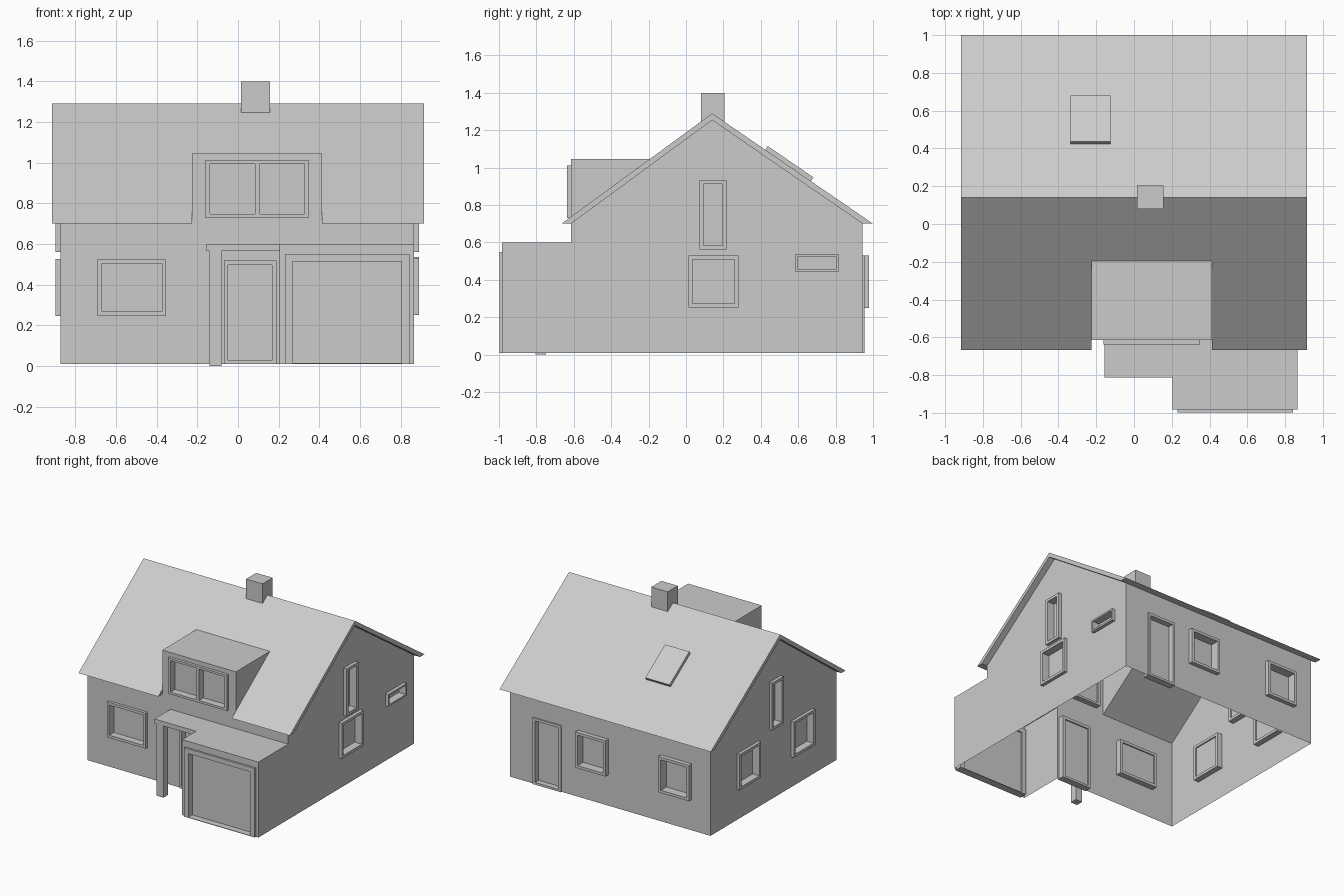
import bpy, bmesh, math
from mathutils import Vector

if "Cube" in bpy.data.objects:
    bpy.data.objects.remove(bpy.data.objects["Cube"])

XL, XR, YF, YB, YG = -0.873, 0.865, -0.615, 0.944, -0.983
Z0, ZE, ZG = 0.01, 0.70, 0.60
RIDGE, ZI, ZT = 0.14, 1.254, 1.29
DX0, DX1, DZ, DY = -0.225, 0.412, 1.045, -0.19


def finish(name, bm, recalc=True):
    bmesh.ops.remove_doubles(bm, verts=bm.verts, dist=1e-5)
    if recalc:
        bmesh.ops.recalc_face_normals(bm, faces=bm.faces)
    me = bpy.data.meshes.new(name)
    bm.to_mesh(me)
    bm.free()
    ob = bpy.data.objects.new(name, me)
    bpy.context.collection.objects.link(ob)
    return ob


def rect(u0, u1, v0, v1):
    return [(u0, v0), (u1, v0), (u1, v1), (u0, v1)]


# Each side maps (along, up, outward) to space
def front(y): return (lambda u, v, w: (u, y - w, v)), Vector((0, -1, 0))
def back(y): return (lambda u, v, w: (u, y + w, v)), Vector((0, 1, 0))
def right(x): return (lambda u, v, w: (x + w, u, v)), Vector((1, 0, 0))
def left(x): return (lambda u, v, w: (x - w, u, v)), Vector((-1, 0, 0))


def panel(name, side, loops, w=0.0, depth=0.0):
    """Flat outline with holes, optionally extruded inward."""
    to3d, out = side
    bm = bmesh.new()
    for lp in loops:
        vs = [bm.verts.new(to3d(u, v, w)) for u, v in lp]
        for i in range(len(vs)):
            bm.edges.new((vs[i - 1], vs[i]))
    bmesh.ops.triangle_fill(bm, edges=bm.edges[:], use_beauty=True, use_dissolve=False)
    for f in bm.faces:
        f.normal_update()
        if f.normal.dot(out) < 0:
            f.normal_flip()
    if depth:
        r = bmesh.ops.extrude_face_region(bm, geom=bm.faces[:], use_keep_orig=True)
        vs = [g for g in r['geom'] if isinstance(g, bmesh.types.BMVert)]
        bmesh.ops.translate(bm, verts=vs, vec=-out * depth)
    return finish(name, bm, bool(depth))


def wall(name, side, outline, openings, proud):
    """Wall skin plus a frame and recessed pane for each opening."""
    holes = []
    for part, outer, panes, *p in openings:
        panes = [rect(*q) for q in panes]
        holes += panes
        out = p[0] if p else proud
        panel(part + "_frame", side, [rect(*outer)] + panes, out, out + 0.045)
        for q in panes:
            panel(part + "_pane", side, [q], -0.035)
    panel(name, side, [outline] + holes)


def box(name, x0, x1, y0, y1, z0, z1):
    return panel(name, front(y0), [rect(x0, x1, z0, z1)], 0, y1 - y0)


def win(name, u0, u1, v0, v1, b=0.021):
    return (name, (u0, u1, v0, v1), [(u0 + b, u1 - b, v0 + b, v1 - b)])


# Front wall running up into the dormer, open behind the garage
wall("front_wall", front(YF),
     [(XL, Z0), (0.205, Z0), (0.205, ZG), (XR, ZG), (XR, ZE), (DX1, ZE),
      (DX1, DZ), (DX0, DZ), (DX0, ZE), (XL, ZE)],
     [win("front_window", -0.69, -0.353, 0.247, 0.525),
      ("front_door", (-0.07, 0.19, Z0, 0.52), [(-0.05, 0.168, 0.027, 0.497)], 0.01),
      ("dormer_window", (-0.162, 0.35, 0.73, 1.01),
       [(-0.138, 0.083, 0.747, 0.993), (0.107, 0.326, 0.747, 0.993)])], 0.022)

# Back wall
wall("back_wall", back(YB), rect(XL, XR, Z0, ZE),
     [win("back_window_a", 0.012, 0.275, 0.25, 0.53),
      win("back_window_b", -0.71, -0.445, 0.25, 0.53),
      ("back_door", (0.415, 0.66, Z0, 0.53), [(0.436, 0.639, 0.027, 0.509)], 0.01)], 0.034)

# Gable walls
gable = [(YB, Z0), (YB, ZE), (RIDGE, ZI), (YF, ZE)]
wall("right_wall", right(XR), gable + [(YF, ZG), (YG, ZG), (YG, Z0)],
     [win("right_upper_window", 0.072, 0.217, 0.562, 0.933),
      win("right_lower_window", 0.013, 0.28, 0.252, 0.53),
      win("right_small_window", 0.586, 0.816, 0.441, 0.537, 0.013)], 0.026)
wall("left_wall", left(XL), gable + [(YF, Z0)],
     [win("left_upper_window", 0.072, 0.217, 0.562, 0.933),
      win("left_window_a", 0.352, 0.617, 0.247, 0.527),
      win("left_window_b", -0.318, -0.052, 0.247, 0.527)], 0.024)

# Garage
wall("garage_front", front(YG), rect(0.205, XR, Z0, ZG),
     [("garage_door", (0.23, 0.843, Z0, 0.55), [(0.268, 0.804, 0.014, 0.513)])], 0.015)
panel("garage_side", left(0.205), [rect(YG, YF, Z0, ZG)])


def flat(name, x0, x1, y0, y1, z):
    bm = bmesh.new()
    bm.faces.new([bm.verts.new((x, y, z)) for x, y in rect(x0, x1, y0, y1)])
    return finish(name, bm, False)


flat("garage_roof", 0.205, XR, YG, YF, ZG)

# Porch
box("porch_canopy", -0.155, 0.205, -0.812, YF, 0.565, ZG)
box("porch_post", -0.14, -0.082, -0.805, -0.748, 0.0, 0.565)

# Dormer roof and cheeks
flat("dormer_roof", DX0, DX1, YF, DY, DZ)
for nm, side in (("dormer_cheek_left", left(DX0)), ("dormer_cheek_right", right(DX1))):
    panel(nm, side, [[(YF, ZE), (DY, 1.012), (DY, DZ), (YF, DZ)]])

# Main roof slab, cut away under the dormer
roof = panel("main_roof", right(0.915),
             [[(-0.666, ZE), (YF, ZE), (RIDGE, ZI), (YB, ZE), (1.0, ZE), (RIDGE, ZT)]], 0, 1.83)
cutter = box("dormer_cutter", DX0, DX1, -0.8, DY - 0.005, 0.5, 1.2)
cutter.hide_render = True
cutter.hide_viewport = True
cutter.display_type = 'WIRE'
m = roof.modifiers.new("dormer_gap", 'BOOLEAN')
m.object, m.operation, m.solver = cutter, 'DIFFERENCE', 'EXACT'

# Chimney and skylight
box("chimney", 0.015, 0.157, 0.08, 0.205, 1.245, 1.40)
slope = (ZT - ZE) / (1.0 - RIDGE)
a, b = 0.424, 0.668
za, zb = (ZT - slope * (y - RIDGE) for y in (a, b))
n = Vector((slope, 1)).normalized() * 0.024
panel("skylight", right(-0.125),
      [[(a, za), (b, zb), (b + n.x, zb + n.y), (a + n.x, za + n.y)]], 0, 0.21)
